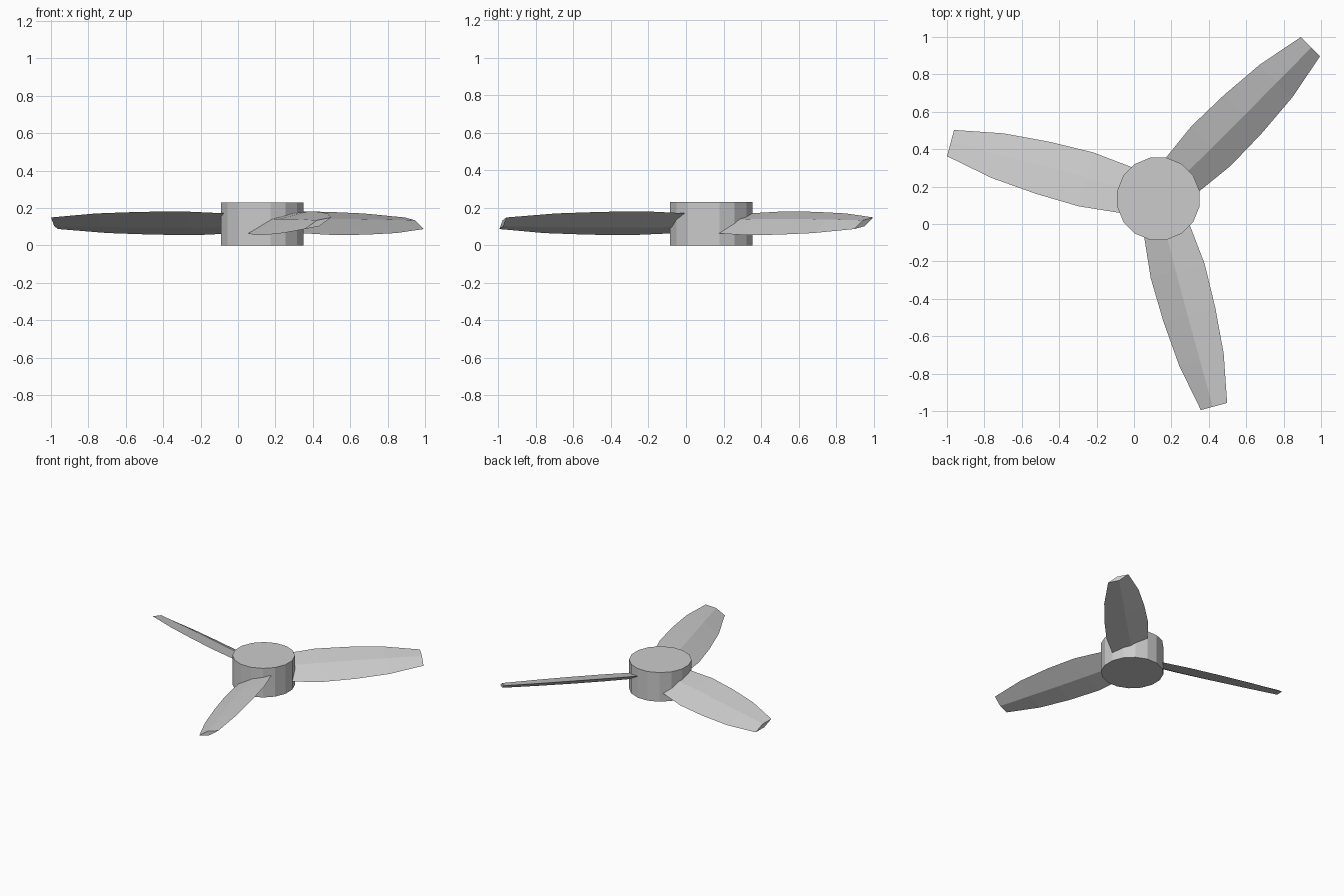
import bpy, bmesh, math
from mathutils import Matrix, Vector

cube = bpy.data.objects.get("Cube")
if cube:
    bpy.data.objects.remove(cube, do_unlink=True)

grey = bpy.data.materials.new("light grey")
grey.use_nodes = True
grey.diffuse_color = (0.6, 0.6, 0.6, 1)
grey.node_tree.nodes["Principled BSDF"].inputs["Base Color"].default_value = (0.6, 0.6, 0.6, 1)

CENTRE = Vector((0.13, 0.135, 0))
HUB_RADIUS, HUB_HEIGHT, SIDES = 0.224, 0.23, 16
BLADE_Z, PITCH = 0.118, math.radians(23)


def add_object(name, bm):
    bmesh.ops.recalc_face_normals(bm, faces=bm.faces)
    mesh = bpy.data.meshes.new(name)
    bm.to_mesh(mesh)
    bm.free()
    mesh.materials.append(grey)
    obj = bpy.data.objects.new(name, mesh)
    bpy.context.collection.objects.link(obj)
    return obj


# Hub: a flat-faced drum
bm = bmesh.new()
bmesh.ops.create_cone(bm, cap_ends=True, segments=SIDES, radius1=HUB_RADIUS,
                      radius2=HUB_RADIUS, depth=HUB_HEIGHT)
bmesh.ops.rotate(bm, verts=bm.verts, matrix=Matrix.Rotation(math.pi / SIDES, 3, 'Z'))
bmesh.ops.translate(bm, verts=bm.verts, vec=CENTRE + Vector((0, 0, HUB_HEIGHT / 2)))
add_object("hub", bm)

# Blade: diamond sections (distance along, half chord, half thickness) lofted and pitched
SECTIONS = [(0.12, 0.125, 0.02), (0.18, 0.137, 0.022), (0.4, 0.162, 0.025),
            (0.64, 0.156, 0.025), (0.89, 0.134, 0.022), (1.15, 0.079, 0.017)]


def add_blade(name, angle):
    bm = bmesh.new()
    rings = [[bm.verts.new(p) for p in ((u, c, 0), (u, 0, t), (u, -c, 0), (u, 0, -t))]
             for u, c, t in SECTIONS]
    for a, b in zip(rings, rings[1:]):
        for i in range(4):
            j = (i + 1) % 4
            bm.faces.new((a[i], a[j], b[j], b[i]))
    bm.faces.new(rings[0])
    bm.faces.new(rings[-1])
    place = (Matrix.Translation(CENTRE + Vector((0, 0, BLADE_Z)))
             @ Matrix.Rotation(math.radians(angle), 4, 'Z')
             @ Matrix.Rotation(PITCH, 4, 'X'))
    bm.transform(place)
    add_object(name, bm)


for name, angle in (("back_left_blade", 45), ("right_blade", 165), ("front_blade", 285)):
    add_blade(name, angle)
